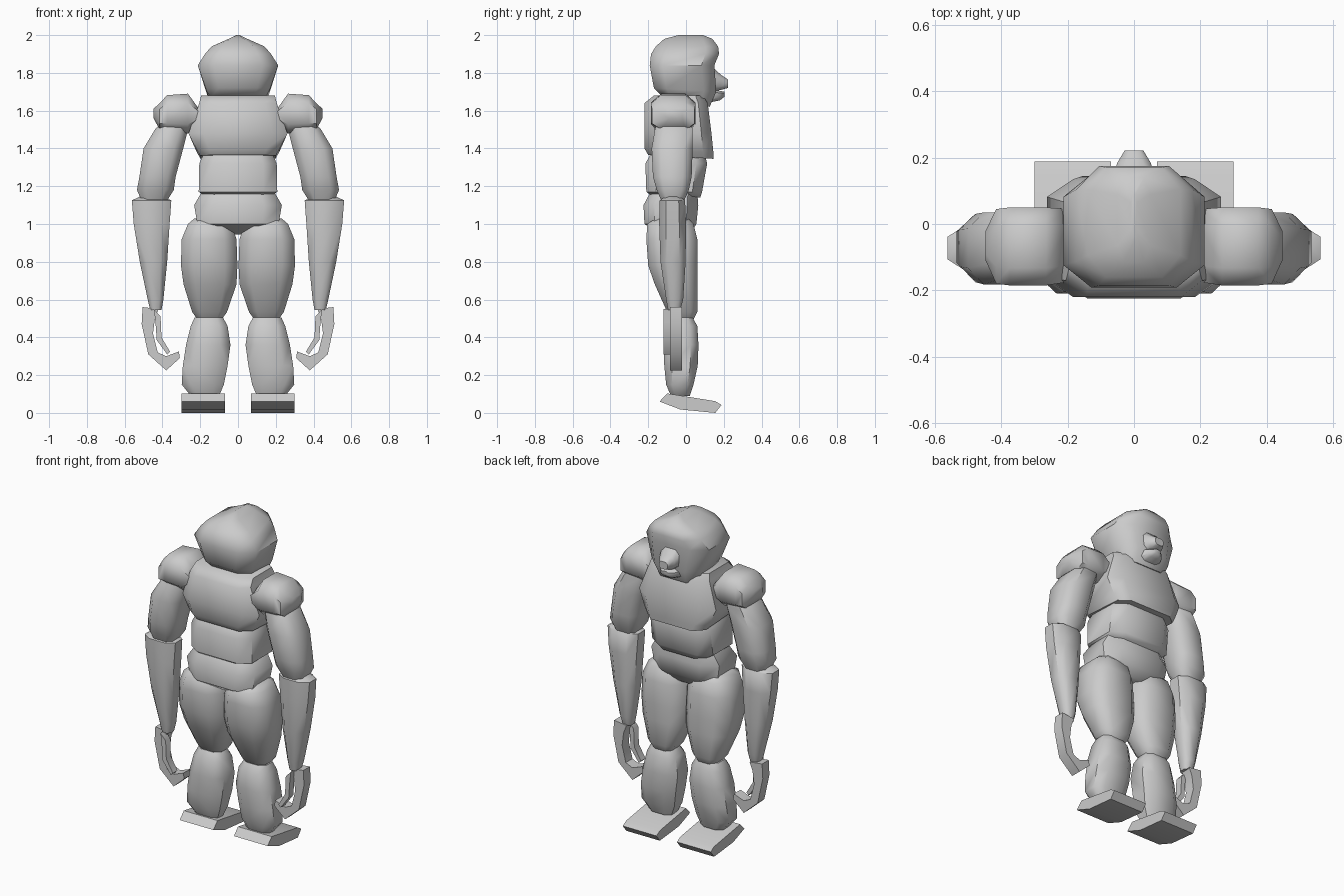
import bpy, bmesh, math


def finish(name, bm, mirror, angle):
    bmesh.ops.recalc_face_normals(bm, faces=bm.faces)
    me = bpy.data.meshes.new(name)
    bm.to_mesh(me)
    bm.free()
    ob = bpy.data.objects.new(name, me)
    bpy.context.collection.objects.link(ob)
    if mirror:
        ob.modifiers.new("Mirror", 'MIRROR').use_mirror_merge = False
    bpy.ops.object.select_all(action='DESELECT')
    ob.select_set(True)
    bpy.context.view_layer.objects.active = ob
    bpy.ops.object.shade_smooth_by_angle(angle=math.radians(angle))
    return ob


def loft(name, rings, c=0.55, axis='z', mirror=False, angle=50):
    """Skin chamfered rings. Ring: position, a0, a1, b0, b1[, slope along b]."""
    bm = bmesh.new()
    corners = [(1, -c), (1, c), (c, 1), (-c, 1), (-1, c), (-1, -c), (-c, -1), (c, -1)]
    loops = []
    for t, a0, a1, b0, b1, *slope in rings:
        loop = []
        for u, v in corners:
            a = (a0 + a1) / 2 + u * (a1 - a0) / 2
            b = (b0 + b1) / 2 + v * (b1 - b0) / 2
            h = t + (slope[0] * v if slope else 0)
            # z axis: a = x, b = y;  x axis: a = y, b = z;  y axis: a = x, b = z
            co = {'z': (a, b, h), 'x': (h, a, b), 'y': (a, h, b)}[axis]
            loop.append(bm.verts.new(co))
        loops.append(loop)
    for lo, hi in zip(loops, loops[1:]):
        for i in range(8):
            j = (i + 1) % 8
            bm.faces.new((lo[i], lo[j], hi[j], hi[i]))
    bm.faces.new(loops[0])
    bm.faces.new(loops[-1])
    return finish(name, bm, mirror, angle)


def prism(name, profile, start, end, axis, angle=50):
    """Extrude a profile sideways: (y, z) along x, or (x, z) along y."""
    bm = bmesh.new()
    place = (lambda p, t: (t, p[0], p[1])) if axis == 'x' else (lambda p, t: (p[0], t, p[1]))
    face = bm.faces.new([bm.verts.new(place(p, start)) for p in profile])
    ext = bmesh.ops.extrude_face_region(bm, geom=[face])
    d = place((0, 0), end - start)
    bmesh.ops.translate(bm, vec=d, verts=[g for g in ext['geom'] if isinstance(g, bmesh.types.BMVert)])
    return finish(name, bm, True, angle)


# Head, nose and mouth
loft("head", [
    (1.65, -0.145, 0.145, -0.13, 0.125, -0.03),
    (1.71, -0.17, 0.17, -0.17, 0.16, -0.01),
    (1.84, -0.213, 0.213, -0.192, 0.15),
    (1.90, -0.175, 0.175, -0.185, 0.175),
    (1.94, -0.14, 0.14, -0.16, 0.17),
    (1.98, -0.05, 0.05, -0.115, 0.14),
    (2.0, -0.008, 0.008, -0.04, 0.09)], c=0.6)
loft("nose", [
    (0.13, -0.07, 0.07, 1.70, 1.84),
    (0.185, -0.05, 0.05, 1.71, 1.79),
    (0.222, -0.028, 0.028, 1.72, 1.765)], axis='y')
loft("mouth", [
    (0.11, -0.08, 0.08, 1.64, 1.72),
    (0.18, -0.05, 0.05, 1.655, 1.705),
    (0.205, -0.02, 0.02, 1.675, 1.70)], axis='y')

# Torso
loft("chest", [
    (1.355, -0.20, 0.20, -0.20, 0.145, -0.01),
    (1.39, -0.22, 0.22, -0.22, 0.145, -0.01),
    (1.48, -0.262, 0.262, -0.22, 0.135),
    (1.64, -0.205, 0.205, -0.22, 0.115),
    (1.68, -0.195, 0.195, -0.17, 0.09)], c=0.7)
loft("abdomen", [
    (1.14, -0.16, 0.16, -0.17, 0.075),
    (1.17, -0.208, 0.208, -0.21, 0.085),
    (1.32, -0.205, 0.205, -0.215, 0.112),
    (1.365, -0.185, 0.185, -0.19, 0.10)], c=0.65)
loft("pelvis", [
    (0.945, -0.05, 0.05, -0.14, 0.02),
    (1.0, -0.215, 0.215, -0.22, 0.055),
    (1.10, -0.232, 0.232, -0.225, 0.065),
    (1.165, -0.195, 0.195, -0.19, 0.06)], c=0.6)

# Arms
loft("shoulders", [
    (0.20, -0.175, 0.045, 1.55, 1.60),
    (0.265, -0.185, 0.05, 1.48, 1.69),
    (0.375, -0.185, 0.05, 1.49, 1.682),
    (0.415, -0.18, 0.045, 1.50, 1.64),
    (0.447, -0.11, -0.02, 1.56, 1.61)], axis='x', mirror=True)
loft("upper_arms", [
    (1.10, 0.39, 0.50, -0.12, -0.02),
    (1.18, 0.34, 0.535, -0.155, 0.015),
    (1.25, 0.33, 0.522, -0.175, 0.03),
    (1.40, 0.29, 0.50, -0.182, 0.035),
    (1.50, 0.265, 0.44, -0.165, 0.035),
    (1.56, 0.27, 0.38, -0.15, 0.02)], mirror=True)
loft("forearms", [
    (0.545, 0.405, 0.465, -0.095, -0.03),
    (0.60, 0.395, 0.478, -0.105, -0.015),
    (0.80, 0.375, 0.52, -0.135, -0.002),
    (1.0, 0.362, 0.552, -0.142, 0.0),
    (1.125, 0.353, 0.562, -0.14, -0.005),
    (1.145, 0.40, 0.52, -0.11, -0.03)], c=0.5, mirror=True)
prism("fingers", [
    (0.42, 0.55), (0.505, 0.56), (0.51, 0.47), (0.475, 0.31), (0.38, 0.225),
    (0.308, 0.29), (0.313, 0.325), (0.38, 0.30), (0.425, 0.32), (0.45, 0.42), (0.44, 0.50)],
    -0.085, -0.02, 'y')
prism("thumbs", [
    (0.445, 0.55), (0.41, 0.51), (0.405, 0.40), (0.36, 0.325),
    (0.375, 0.31), (0.43, 0.385), (0.437, 0.48)], -0.12, -0.075, 'y')

# Legs
loft("thighs", [
    (0.495, 0.085, 0.215, -0.07, 0.04),
    (0.535, 0.058, 0.243, -0.10, 0.06),
    (0.68, 0.008, 0.288, -0.165, 0.062),
    (0.78, 0.003, 0.302, -0.20, 0.062),
    (0.92, 0.008, 0.298, -0.21, 0.06),
    (1.0, 0.035, 0.265, -0.205, 0.04),
    (1.03, 0.08, 0.23, -0.16, 0.01)], mirror=True)
loft("shins", [
    (0.09, 0.10, 0.25, -0.08, 0.02),
    (0.15, 0.075, 0.298, -0.105, 0.04),
    (0.25, 0.055, 0.292, -0.115, 0.062),
    (0.36, 0.04, 0.275, -0.12, 0.066),
    (0.46, 0.055, 0.25, -0.11, 0.06),
    (0.505, 0.08, 0.23, -0.08, 0.035)], mirror=True)
prism("feet", [
    (-0.14, 0.06), (-0.10, 0.103), (0.155, 0.062), (0.188, 0.042),
    (0.155, 0.0), (-0.03, 0.018)], 0.07, 0.30, 'x')
